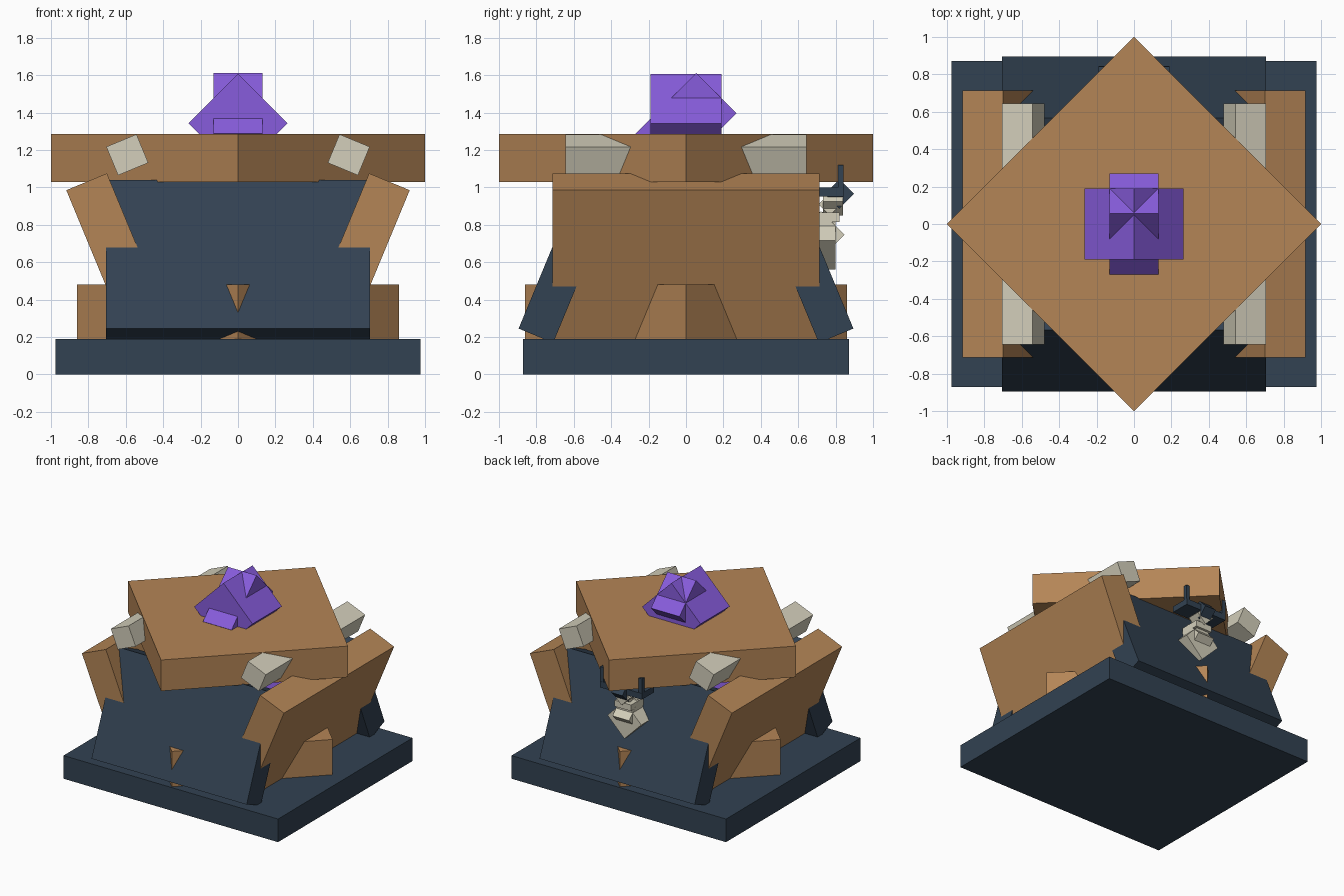
import bpy
from math import radians
from mathutils import Matrix, Vector

cube = bpy.data.objects.get("Cube")
if cube:
    bpy.data.objects.remove(cube, do_unlink=True)


def material(name, rgb):
    m = bpy.data.materials.new(name)
    m.use_nodes = True
    m.diffuse_color = (*rgb, 1)
    m.node_tree.nodes["Principled BSDF"].inputs["Base Color"].default_value = (*rgb, 1)
    return m


brown = material("clay brown", (0.456, 0.235, 0.093))
navy = material("slate navy", (0.032, 0.054, 0.084))
bone = material("bone", (0.658, 0.624, 0.497))
purple = material("crystal purple", (0.242, 0.107, 0.716))


def block(name, mat, size, loc, axis="Z", angle=0):
    """A flat-faced block turned about one axis."""
    bpy.ops.mesh.primitive_cube_add(size=1)
    ob = bpy.context.object
    ob.name = name
    ob.data.transform(Matrix.Rotation(radians(angle), 4, axis) @ Matrix.Diagonal((*size, 1)))
    ob.location = loc
    ob.data.materials.append(mat)
    return ob


def star(name, mat, loc, s=1.0):
    """Two crossed blocks, each standing on an edge."""
    loc = Vector(loc)
    block(name + "_cross", mat, Vector((0.375, 0.38, 0.375)) * s, loc, "Y", 45)
    block(name + "_core", mat, Vector((0.26, 0.46, 0.304)) * s, loc, "X", 45)


# Plinth, diamond footing and diamond lid
block("base", navy, (1.95, 1.745, 0.19), (0, 0, 0.095))
block("footing", brown, (1.216, 1.216, 0.32), (0, 0, 0.32), "Z", 45)
block("lid", brown, (1.414, 1.414, 0.255), (0, 0, 1.157), "Z", 45)

# Leaning walls and the bars resting on them
for s, side, end in ((1, "left", "back"), (-1, "right", "front")):
    block(side + "_wall", brown, (0.235, 1.43, 0.98), (s * 0.622, 0, 0.577), "Y", s * 22.5)
    block(side + "_bar", bone, (0.175, 1.29, 0.165), (s * 0.592, 0, 1.174), "Y", s * 22.5)
    block(end + "_wall", navy, (1.41, 0.2, 0.86), (0, s * 0.638, 0.604), "X", s * 22.5)

# Crystals on the lid and inside the chamber
star("top_crystal", purple, (0, 0, 1.342))
star("inner_crystal", purple, (0, 0, 0.65), 1.3)

# Skull ornament with a horned crown on the back
star("skull", bone, (0, 0.69, 0.715), 0.58)
block("skull_brow", bone, (0.15, 0.16, 0.05), (0, 0.74, 0.84))
block("crown_band", navy, (0.38, 0.16, 0.05), (0, 0.765, 0.975))
block("crown_tip", navy, (0.1, 0.11, 0.11), (0, 0.82, 0.965), "X", 45)
star("crown_jewel", bone, (0, 0.785, 0.925), 0.28)
for x in (-0.175, 0.175):
    block("crown_horn", navy, (0.03, 0.03, 0.17), (x, 0.828, 1.035))
